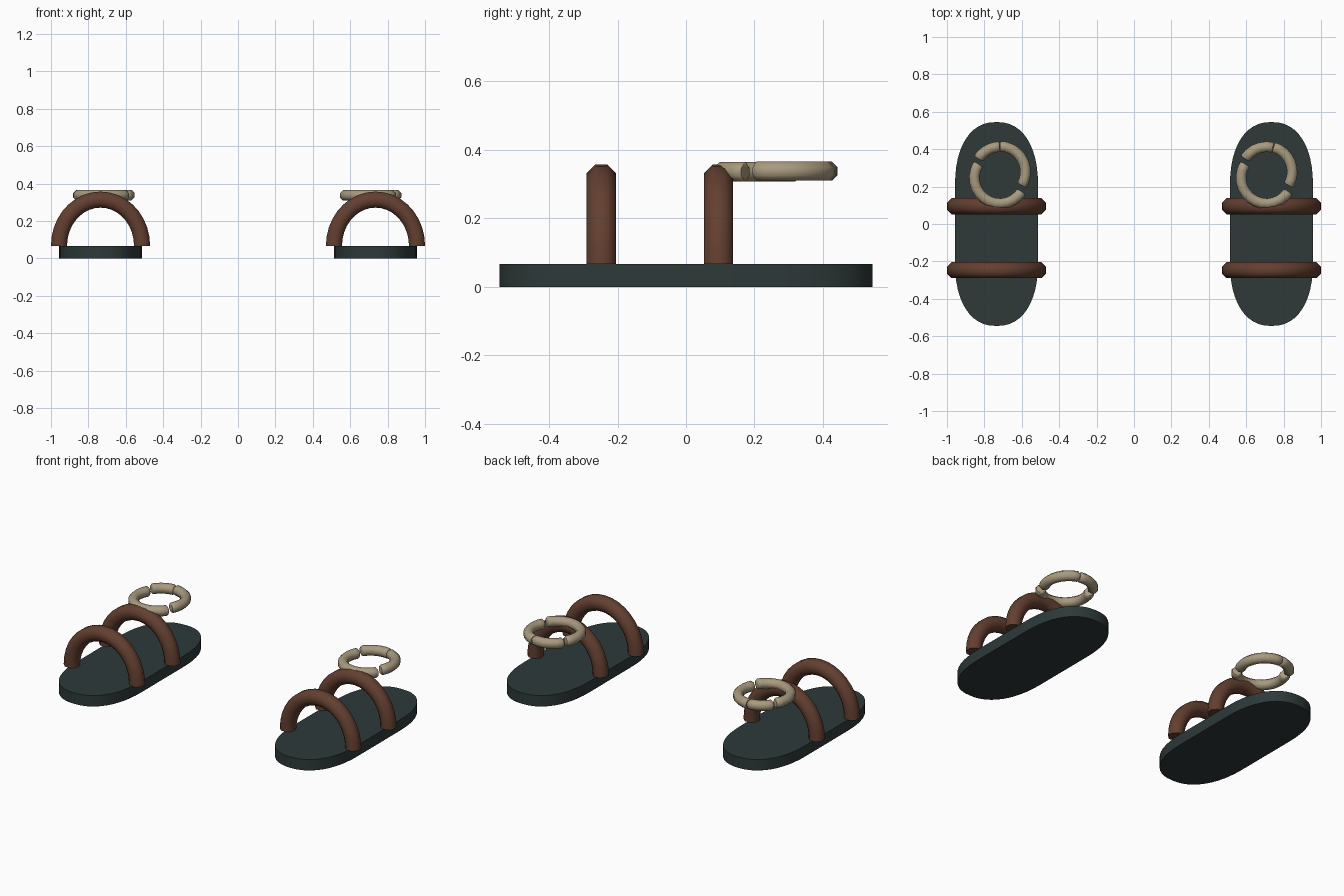
import bpy, bmesh, math
from mathutils import Vector

if "Cube" in bpy.data.objects:
    bpy.data.objects.remove(bpy.data.objects["Cube"])


def material(name, srgb):
    m = bpy.data.materials.new(name)
    m.diffuse_color = [(c / 255 / 12.92 if c < 11 else ((c / 255 + 0.055) / 1.055) ** 2.4)
                       for c in srgb] + [1.0]
    m.use_nodes = True
    m.node_tree.nodes["Principled BSDF"].inputs["Base Color"].default_value = m.diffuse_color
    return m


RUBBER = material("dark_rubber", (46, 57, 57))
LEATHER = material("brown_leather", (99, 63, 48))
BONE = material("pale_bone", (168, 154, 127))


def finish(bm, name, mat, angle):
    bmesh.ops.recalc_face_normals(bm, faces=bm.faces)
    me = bpy.data.meshes.new(name)
    bm.to_mesh(me)
    bm.free()
    me.materials.append(mat)
    ob = bpy.data.objects.new(name, me)
    bpy.context.collection.objects.link(ob)
    bpy.ops.object.select_all(action='DESELECT')
    ob.select_set(True)
    bpy.context.view_layer.objects.active = ob
    bpy.ops.object.shade_smooth_by_angle(angle=math.radians(angle))
    return ob


def tube(name, mat, path, side, radii, sides=8):
    """Capped tube along a flat path; side is the normal of the path's plane."""
    bm = bmesh.new()
    side = Vector(side)
    rings = []
    for i, p in enumerate(path):
        t = (path[min(i + 1, len(path) - 1)] - path[max(i - 1, 0)]).normalized()
        if side.y and i in (0, len(path) - 1):      # strap feet stand square on the sole
            t = Vector((0, 0, 1 if i == 0 else -1))
        u = side.cross(t)
        ring = []
        for k in range(sides):
            a = 2 * math.pi * (k + 0.5) / sides
            r = radii[i] / math.cos(math.pi / sides)
            ring.append(bm.verts.new(p + r * (math.cos(a) * u + math.sin(a) * side)))
        rings.append(ring)
    for a, b in zip(rings, rings[1:]):
        for k in range(sides):
            n = (k + 1) % sides
            bm.faces.new((a[k], a[n], b[n], b[k]))
    bm.faces.new(rings[0])
    bm.faces.new(rings[-1])
    return finish(bm, name, mat, 50)


def sole(name, cx):
    # straight middle with rounded superellipse ends
    half, mid, end, n = 0.222, 0.2, 0.345, 2.3
    outline = []
    for sgn in (1, -1):
        for i in range(25):
            a = math.pi * i / 24
            c, s = math.cos(a), math.sin(a)
            x = half * math.copysign(abs(c) ** (2 / n), c)
            outline.append((cx + sgn * x, sgn * (mid + end * abs(s) ** (2 / n))))
    bm = bmesh.new()
    face = bm.faces.new([bm.verts.new((x, y, 0)) for x, y in outline])
    ext = bmesh.ops.extrude_face_region(bm, geom=[face])
    bmesh.ops.translate(bm, vec=(0, 0, 0.067),
                        verts=[v for v in ext['geom'] if isinstance(v, bmesh.types.BMVert)])
    finish(bm, name, RUBBER, 40)


def strap(name, cx, y):
    path = [Vector((cx - 0.222 * math.cos(math.pi * i / 18), y,
                    0.067 + 0.247 * math.sin(math.pi * i / 18))) for i in range(19)]
    tube(name, LEATHER, path, (0, 1, 0), [0.043] * len(path))


def ring_piece(name, cx, cy, cz, start, stop):
    # curved bead with slightly pinched ends
    n = max(5, round(abs(stop - start) / 14))
    angles = [start, start + 3 * (1 if stop > start else -1)]
    angles += [start + (stop - start) * i / n for i in range(1, n)]
    angles += [stop - 3 * (1 if stop > start else -1), stop]
    path = [Vector((cx + 0.137 * math.cos(math.radians(a)),
                    cy + 0.137 * math.sin(math.radians(a)), cz)) for a in angles]
    tube(name, BONE, path, (0, 0, 1), [0.022] + [0.028] * (len(path) - 2) + [0.022])


# pair of sandals, each with two arched straps and a toe ring in three pieces
for label, cx, rx, split in (("left", -0.735, -0.717, 90), ("right", 0.735, 0.709, 75)):
    sole(label + "_sole", cx)
    strap(label + "_front_strap", cx, -0.247)
    strap(label + "_back_strap", cx, 0.095)
    ring_piece(label + "_ring_long_side", rx, 0.278, 0.338, -32, split - 0.5)
    ring_piece(label + "_ring_short_side", rx, 0.276, 0.338, split + 0.5, 148)
    ring_piece(label + "_ring_lower_side", rx, 0.246, 0.336, 147, 328)
